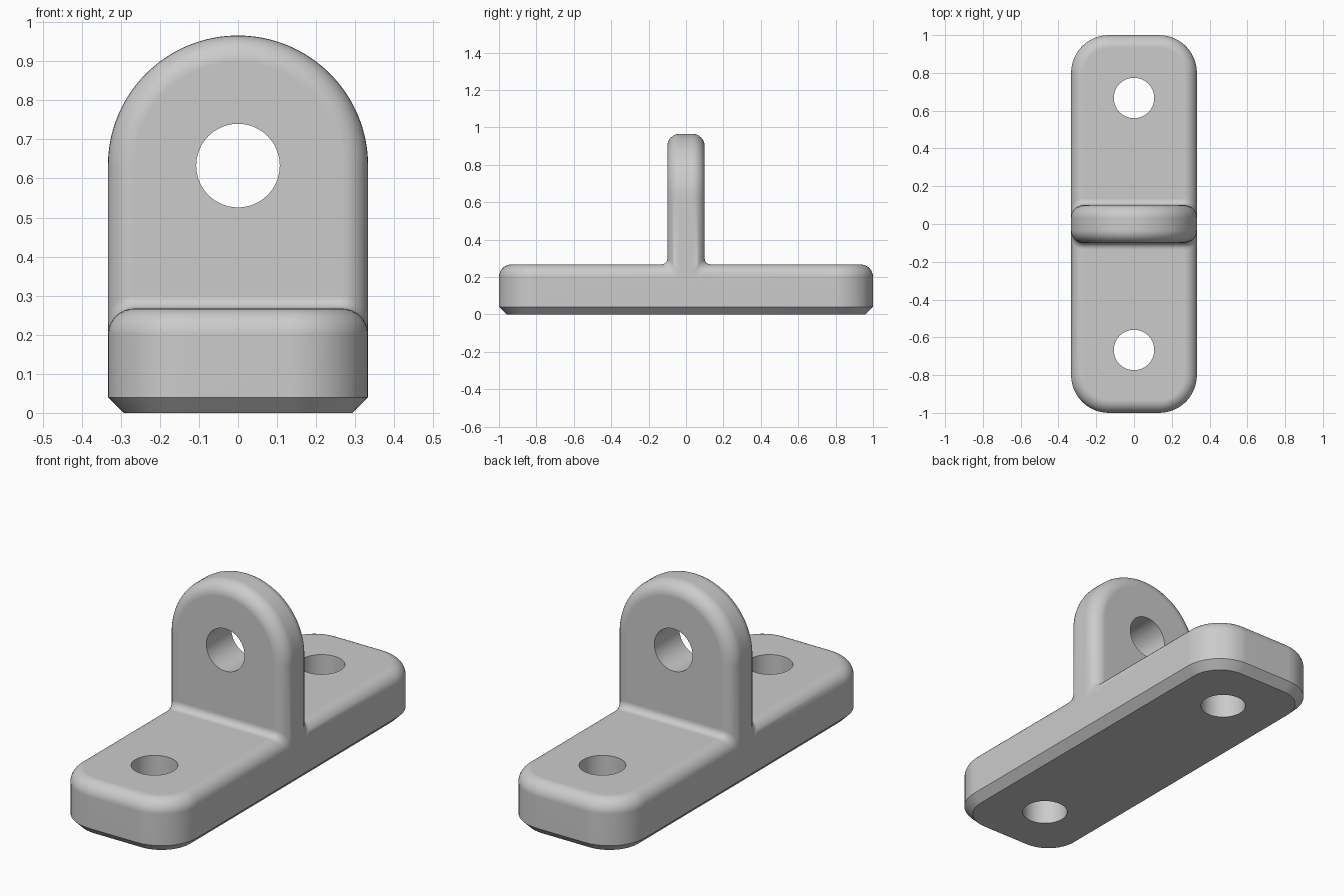
import bpy, bmesh
from math import sin, cos, pi, sqrt

HALF_W, HALF_L, TOP = 0.333, 1.0, 0.267   # base plate
CORNER, CHAMFER, ROUND = 0.2, 0.04, 0.067
LUG_T, LUG_Z, HOLE, JOINT = 0.1, 0.633, 0.107, 0.033

if "Cube" in bpy.data.objects:
    bpy.data.objects.remove(bpy.data.objects["Cube"])

grey = bpy.data.materials.new("plain grey")
grey.use_nodes = True
grey.diffuse_color = (0.6, 0.6, 0.6, 1)
grey.node_tree.nodes["Principled BSDF"].inputs["Base Color"].default_value = grey.diffuse_color


def loft(name, rings):
    """Closed solid through a list of equally sized point rings."""
    bm = bmesh.new()
    loops = [[bm.verts.new(p) for p in ring] for ring in rings]
    n = len(loops[0])
    for a, b in zip(loops, loops[1:]):
        for i in range(n):
            j = (i + 1) % n
            bm.faces.new((a[i], a[j], b[j], b[i]))
    bm.faces.new(loops[0])
    bm.faces.new(loops[-1])
    bmesh.ops.recalc_face_normals(bm, faces=bm.faces)
    mesh = bpy.data.meshes.new(name)
    bm.to_mesh(mesh)
    bm.free()
    obj = bpy.data.objects.new(name, mesh)
    bpy.context.collection.objects.link(obj)
    mesh.materials.append(grey)
    return obj


def arc(cx, cy, r, start, end, steps):
    angles = [start + (end - start) * i / steps for i in range(steps + 1)]
    return [(cx + r * cos(a), cy + r * sin(a)) for a in angles]


def base_ring(inset, z):
    ring = []
    for k, (sx, sy) in enumerate([(1, 1), (-1, 1), (-1, -1), (1, -1)]):
        ring += arc(sx * (HALF_W - CORNER), sy * (HALF_L - CORNER),
                    CORNER - inset, k * pi / 2, (k + 1) * pi / 2, 12)
    return [(x, y, z) for x, y in ring]


def lug_ring(inset, y):
    r = HALF_W - inset
    ring = [(r, 0.1)] + arc(0, LUG_Z, r, 0, pi, 64) + [(-r, 0.1)]
    return [(x, y, z) for x, z in ring]


def boolean(obj, other, operation):
    mod = obj.modifiers.new(operation.lower(), 'BOOLEAN')
    mod.object, mod.operation, mod.solver = other, operation, 'EXACT'
    bpy.context.view_layer.objects.active = obj
    bpy.ops.object.modifier_apply(modifier=mod.name)
    bpy.data.objects.remove(other)


def drill(obj, location, rotation=(0, 0, 0)):
    bpy.ops.mesh.primitive_cylinder_add(vertices=64, radius=HOLE, depth=0.8,
                                        location=location, rotation=rotation)
    cutter = bpy.context.object
    cutter.data.materials.append(grey)
    boolean(obj, cutter, 'DIFFERENCE')


def smooth(obj):
    bpy.ops.object.select_all(action='DESELECT')
    obj.select_set(True)
    bpy.context.view_layer.objects.active = obj
    bpy.ops.object.shade_smooth_by_angle(angle=pi / 6)
    obj.modifiers.new("even_shading", 'WEIGHTED_NORMAL').keep_sharp = True


# Base plate: chamfered below, rounded above
edge = [(ROUND - c, s) for c, s in arc(0, 0, ROUND, 0, pi / 2, 8)]
bracket = loft("bracket_body", [base_ring(CHAMFER, 0), base_ring(0, CHAMFER)] +
               [base_ring(d, TOP - ROUND + h) for d, h in edge])

# Upright lug with rounded rim
half = [(d, LUG_T - ROUND + h) for d, h in edge]
lug = loft("lug", [lug_ring(d, -y) for d, y in reversed(half)] +
           [lug_ring(d, y) for d, y in half])
boolean(bracket, lug, 'UNION')

# Bolt holes and pin hole
for y in (-0.667, 0.667):
    drill(bracket, (0, y, 0.1))
drill(bracket, (0, 0, LUG_Z), (pi / 2, 0, 0))
smooth(bracket)

# Concave fillets where the lug meets the plate, following the rounded edges
inner = HALF_W - ROUND
side = [inner + ROUND * sin(i * pi / 16) for i in range(9)]
for name, s in (("front_fillet", -1), ("back_fillet", 1)):
    rings = []
    for x in [-v for v in reversed(side)] + side:
        over = max(abs(x) - inner, 0)
        drop = ROUND - sqrt(max(ROUND ** 2 - over ** 2, 0))
        h, t = LUG_T - drop, TOP - drop
        curve = arc(h + JOINT, t + JOINT, JOINT, pi, 1.5 * pi, 8)
        rings.append([(x, s * y, z) for y, z in curve + [(h - 0.002, t - 0.002)]])
    smooth(loft(name, rings))
